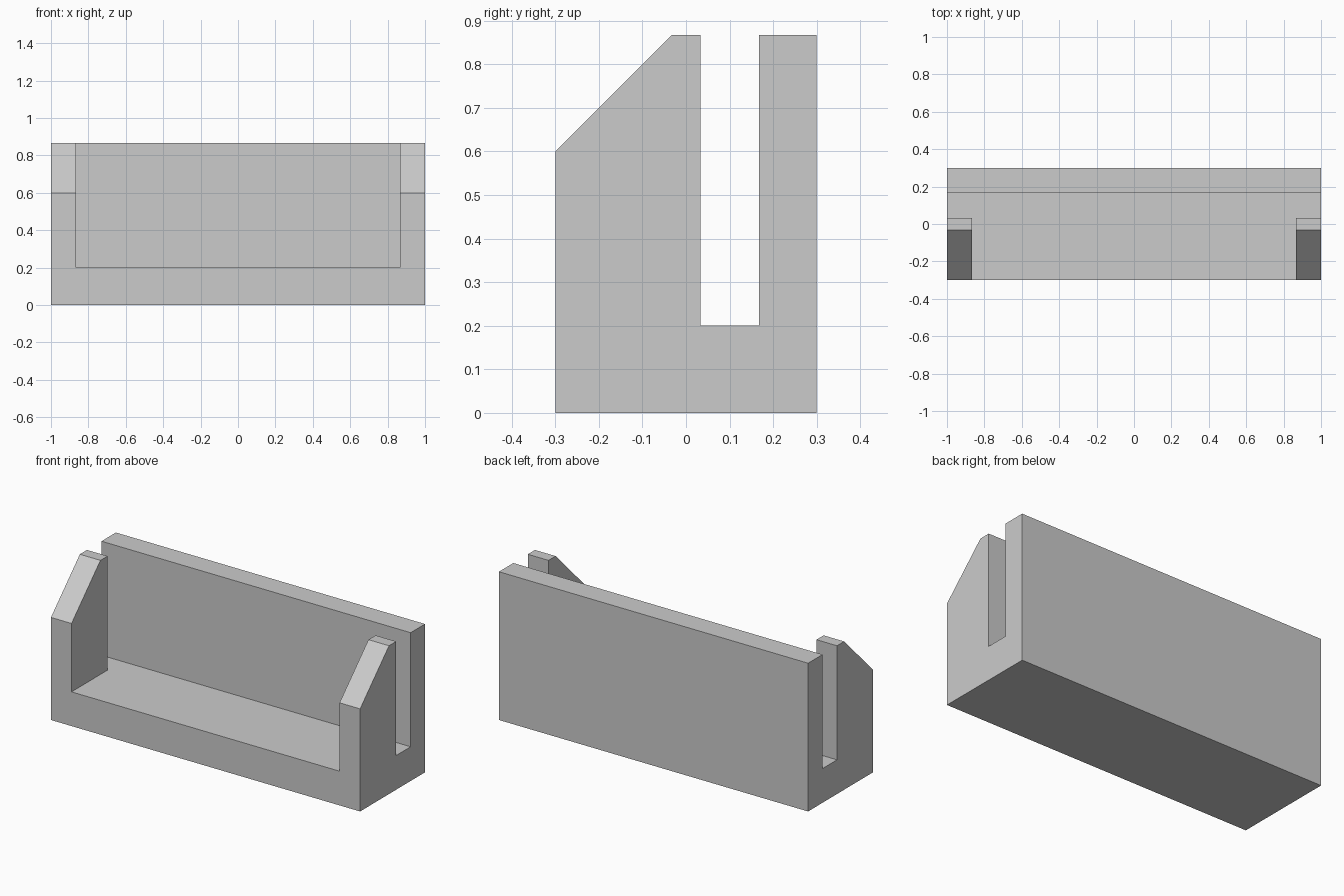
import bpy
import bmesh

# Remove the default cube
cube = bpy.data.objects.get("Cube")
if cube:
    bpy.data.objects.remove(cube, do_unlink=True)

# Material
GREY = (0.6, 0.6, 0.6, 1.0)
grey = bpy.data.materials.new("plain grey")
grey.use_nodes = True
grey.diffuse_color = GREY
grey.node_tree.nodes["Principled BSDF"].inputs["Base Color"].default_value = GREY

# Main dimensions
HALF_LENGTH, HALF_DEPTH = 1.0, 0.3
TOP, FLOOR, SHOULDER = 0.867, 0.2, 0.6
POST_INNER = 0.867
SLOT_FRONT, SLOT_BACK = 0.033, 0.167
BEVEL_END = -0.033


def extrude_profile(name, profile, half_width):
    """Extrude a (y, z) outline symmetrically along x."""
    bm = bmesh.new()
    face = bm.faces.new([bm.verts.new((-half_width, y, z)) for y, z in profile])
    new = bmesh.ops.extrude_face_region(bm, geom=[face])["geom"]
    for v in new:
        if isinstance(v, bmesh.types.BMVert):
            v.co.x = half_width
    bmesh.ops.recalc_face_normals(bm, faces=bm.faces)
    mesh = bpy.data.meshes.new(name)
    bm.to_mesh(mesh)
    bm.free()
    mesh.materials.append(grey)
    obj = bpy.data.objects.new(name, mesh)
    bpy.context.collection.objects.link(obj)
    return obj


# Holder: base, back wall and sloped front posts as one slotted solid
holder = extrude_profile("slotted_holder", [
    (-HALF_DEPTH, 0), (HALF_DEPTH, 0), (HALF_DEPTH, TOP), (SLOT_BACK, TOP),
    (SLOT_BACK, FLOOR), (SLOT_FRONT, FLOOR), (SLOT_FRONT, TOP),
    (BEVEL_END, TOP), (-HALF_DEPTH, SHOULDER)], HALF_LENGTH)

# Front opening between the two posts
cutter = extrude_profile("front_opening_cutter", [
    (-0.5, FLOOR), (0.1, FLOOR), (0.1, 1), (-0.5, 1)], POST_INNER)
cutter.hide_render = True

cut = holder.modifiers.new("front opening", "BOOLEAN")
cut.operation = "DIFFERENCE"
cut.solver = "EXACT"
cut.object = cutter
bpy.context.view_layer.objects.active = holder
bpy.ops.object.modifier_apply(modifier=cut.name)
bpy.data.objects.remove(cutter, do_unlink=True)
